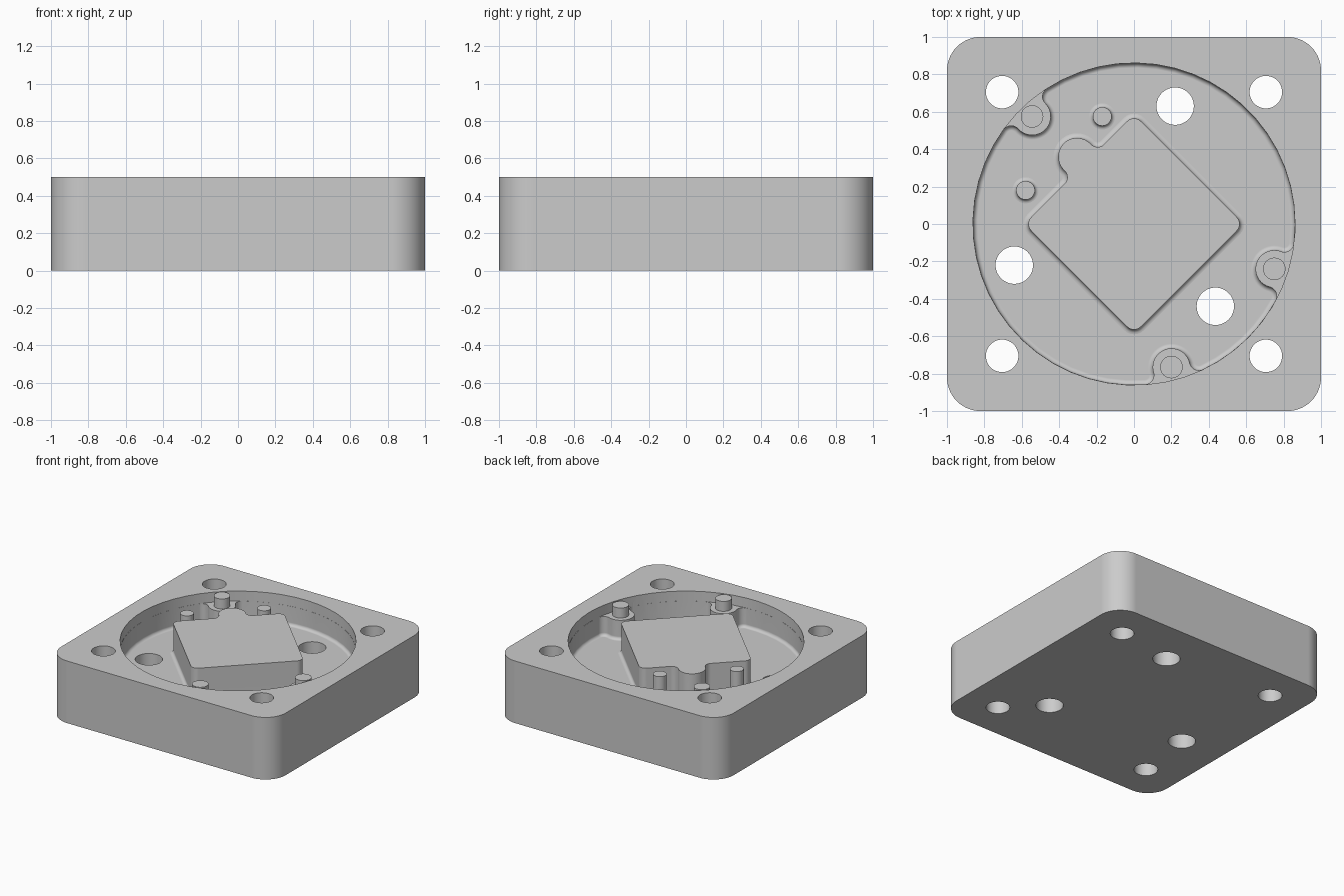
import bpy, bmesh, math
from math import cos, sin, pi, tau, atan2, hypot

cube = bpy.data.objects.get("Cube")
if cube:
    bpy.data.objects.remove(cube, do_unlink=True)

TOP, FLOOR, LEDGE = 0.5, 0.265, 0.42
WALL_R, BOSS_R, BLEND_R = 0.86, 0.10, 0.05
BOSSES = [(0.20, -0.765), (0.75, -0.24), (-0.545, 0.575)]   # counter-clockwise order

grey = bpy.data.materials.new("light grey")
grey.use_nodes = True
grey.diffuse_color = (0.6, 0.6, 0.6, 1)
grey.node_tree.nodes["Principled BSDF"].inputs["Base Color"].default_value = (0.6, 0.6, 0.6, 1)


def arc(c, r, a0, a1, ccw=True):
    """Points along an arc, both ends included."""
    sweep = (a1 - a0) % tau if ccw else -((a0 - a1) % tau)
    n = max(4, math.ceil(abs(sweep) / 0.12))
    return [(c[0] + r * cos(a0 + sweep * i / n), c[1] + r * sin(a0 + sweep * i / n))
            for i in range(n + 1)]


def toward(a, b):
    return atan2(b[1] - a[1], b[0] - a[0])


def polar(r, a):
    return (r * cos(a), r * sin(a))


def circle(x, y, r):
    return lambda e: [(x + (r + e) * cos(tau * i / 48), y + (r + e) * sin(tau * i / 48))
                      for i in range(48)]


def rounded_square(half, r, turn=0):
    """Square outline with round corners, grown by e."""
    def outline(e):
        pts = []
        for k in range(4):
            a = turn + pi / 4 + k * pi / 2
            pts += arc(polar((half - r) * math.sqrt(2), a), r + e, a - pi / 4, a + pi / 4)
        return pts
    return outline


def cavity_outline(e):
    """Round wall with blended bosses, shrunk inward by e."""
    spans = []
    for b in BOSSES:
        d, f = hypot(*b), WALL_R - BLEND_R
        t = atan2(b[1], b[0])
        delta = math.acos((d * d + f * f - (BOSS_R + BLEND_R) ** 2) / (2 * d * f))
        spans.append((b, t - delta, t + delta))
    pts = []
    for i, (b, a0, a1) in enumerate(spans):
        f0, f1 = polar(WALL_R - BLEND_R, a0), polar(WALL_R - BLEND_R, a1)
        pts += arc((0, 0), WALL_R - e, spans[i - 1][2], a0)
        pts += arc(f0, BLEND_R - e, a0, toward(f0, b))
        pts += arc(b, BOSS_R + e, toward(b, f0), toward(b, f1), False)
        pts += arc(f1, BLEND_R - e, toward(f1, b), a1)
    return pts


def island_outline(e):
    """Diamond with rounded corners and one blended lobe, grown by e."""
    half, corner, lobe = 0.414, 0.05, (-0.305, 0.36)
    lobe_r, s = 0.10, math.sqrt(0.5)
    along, out = -s * (lobe[0] + lobe[1]), s * (lobe[1] - lobe[0])
    reach = math.sqrt((lobe_r + BLEND_R) ** 2 - (half + BLEND_R - out) ** 2)
    pts = []
    for k in range(4):
        a = k * pi / 2
        pts += arc(polar((half - corner) / s, a), corner + e, a - pi / 4, a + pi / 4)
        if k == 1:
            f0, f1 = [(s * (-u - half - BLEND_R), s * (-u + half + BLEND_R))
                      for u in (along - reach, along + reach)]
            pts += arc(f0, BLEND_R - e, -pi / 4, toward(f0, lobe), False)
            pts += arc(lobe, lobe_r + e, toward(lobe, f0), toward(lobe, f1))
            pts += arc(f1, BLEND_R - e, toward(f1, lobe), -pi / 4, False)
    return pts


def fillet(z, f):
    """Levels (height, offset) of a concave fillet rising from z."""
    return [(z + f * (1 - cos(a)), f * (1 - sin(a)))
            for a in (i * pi / 10 for i in range(6))]


def loft(name, outline, levels):
    """Solid stacked from outlines at (height, offset) levels."""
    bm = bmesh.new()
    rings = [[bm.verts.new((x, y, z)) for x, y in outline(e)] for z, e in levels]
    n = len(rings[0])
    for lo, hi in zip(rings, rings[1:]):
        for i in range(n):
            j = (i + 1) % n
            bm.faces.new((lo[i], lo[j], hi[j], hi[i]))
    bm.faces.new(rings[0][::-1])
    bm.faces.new(rings[-1])
    bmesh.ops.remove_doubles(bm, verts=bm.verts, dist=1e-5)
    bmesh.ops.recalc_face_normals(bm, faces=bm.faces)
    mesh = bpy.data.meshes.new(name)
    bm.to_mesh(mesh)
    bm.free()
    mesh.materials.append(grey)
    ob = bpy.data.objects.new(name, mesh)
    bpy.context.collection.objects.link(ob)
    return ob


def select(ob):
    bpy.ops.object.select_all(action='DESELECT')
    ob.select_set(True)
    bpy.context.view_layer.objects.active = ob


def cut(ob, cutter):
    cutter.hide_render = True
    mod = ob.modifiers.new("cut", 'BOOLEAN')
    mod.operation, mod.solver, mod.object = 'DIFFERENCE', 'EXACT', cutter
    select(ob)
    bpy.ops.object.modifier_apply(modifier=mod.name)
    bpy.data.objects.remove(cutter, do_unlink=True)


def finish(ob):
    select(ob)
    bpy.ops.object.shade_smooth_by_angle(angle=math.radians(30))
    mod = ob.modifiers.new("flat normals", 'WEIGHTED_NORMAL')
    mod.keep_sharp = True


# Housing block with its recess and ledge bosses
housing = loft("housing", rounded_square(1, 0.18), [(0, 0), (TOP, 0)])
cut(housing, loft("recess_cutter", cavity_outline, fillet(FLOOR, 0.025) + [(LEDGE + 0.03, 0)]))
cut(housing, loft("upper_cutter", lambda e: arc((0, 0), WALL_R + 0.001, 0, tau - 0.06),
                  [(LEDGE, 0), (TOP + 0.1, 0)]))

# Corner screw holes and floor holes
holes = [(x, y, 0.087) for x in (-0.705, 0.705) for y in (-0.705, 0.705)]
holes += [(0.22, 0.63, 0.1), (-0.64, -0.22, 0.1), (0.435, -0.44, 0.1)]
for h in holes:
    cut(housing, loft("hole_cutter", circle(*h), [(-0.1, 0), (TOP + 0.1, 0)]))
finish(housing)

# Raised centre island
f = 0.025
finish(loft("centre_island", island_outline, [(FLOOR - 0.01, f)] + fillet(FLOOR, f) + [(TOP, 0)]))

# Pins standing on the bosses
for i, (x, y) in enumerate(BOSSES):
    finish(loft(f"boss_pin_{i + 1}", circle(x, y, 0.06), [(LEDGE - 0.01, 0), (TOP, 0)]))

# Pins standing on the floor
for i, (x, y) in enumerate([(-0.17, 0.575), (-0.58, 0.18)]):
    finish(loft(f"floor_pin_{i + 1}", circle(x, y, 0.05),
                [(FLOOR - 0.01, 0.02)] + fillet(FLOOR, 0.02) + [(TOP, 0)]))
